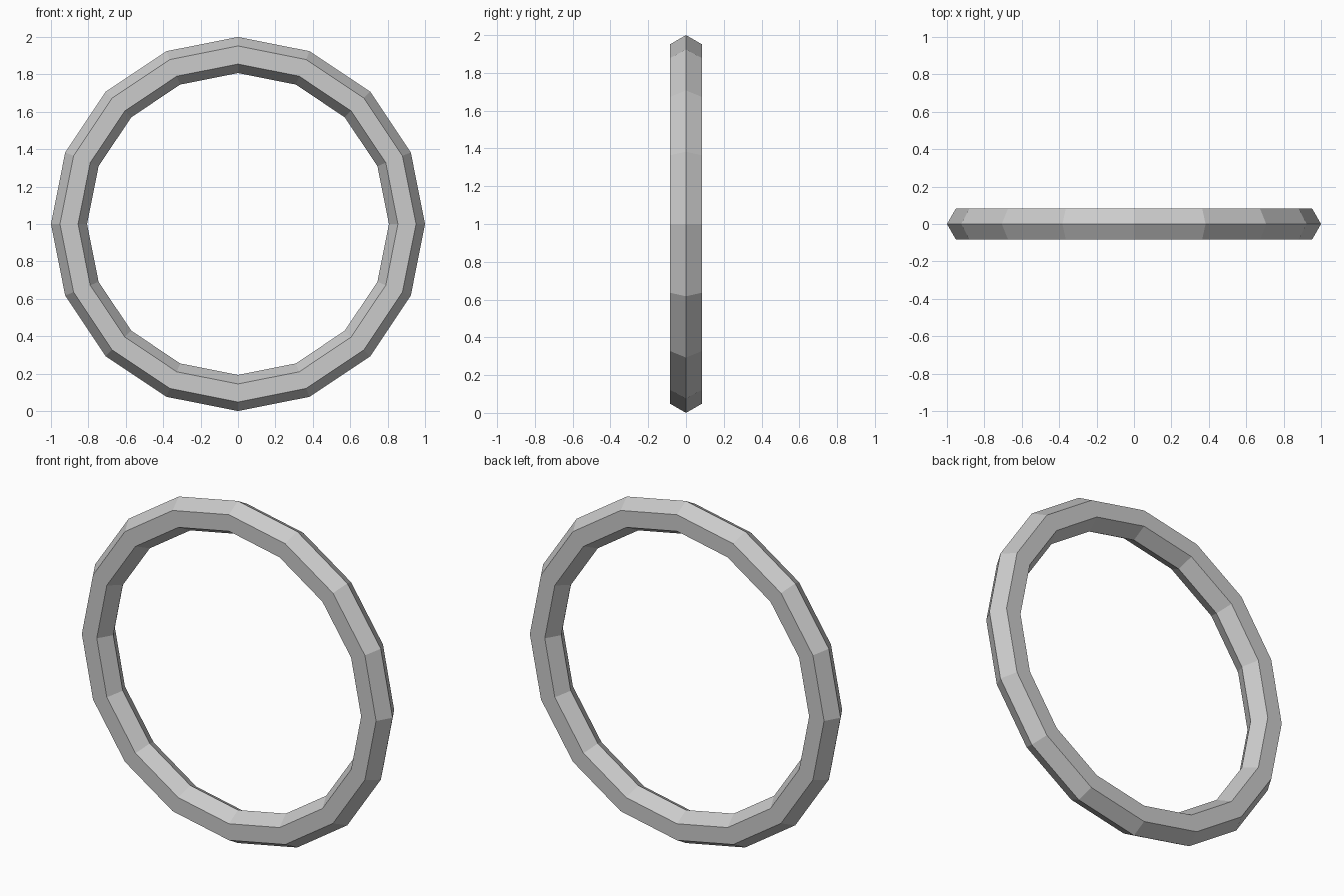
import bpy
from math import radians

if "Cube" in bpy.data.objects:
    bpy.data.objects.remove(bpy.data.objects["Cube"])

OUTER = 1.0      # outer radius of the ring
TUBE = 0.0965    # radius of the hexagonal section

# Upright low-poly ring: 16 segments around, hexagonal cross-section
bpy.ops.mesh.primitive_torus_add(
    major_segments=16, minor_segments=6,
    major_radius=OUTER - TUBE, minor_radius=TUBE,
    location=(0, 0, OUTER), rotation=(radians(90), 0, 0))
ring = bpy.context.object
ring.name = "ring"
bpy.ops.object.transform_apply(location=True, rotation=True, scale=True)
bpy.ops.object.shade_flat()
